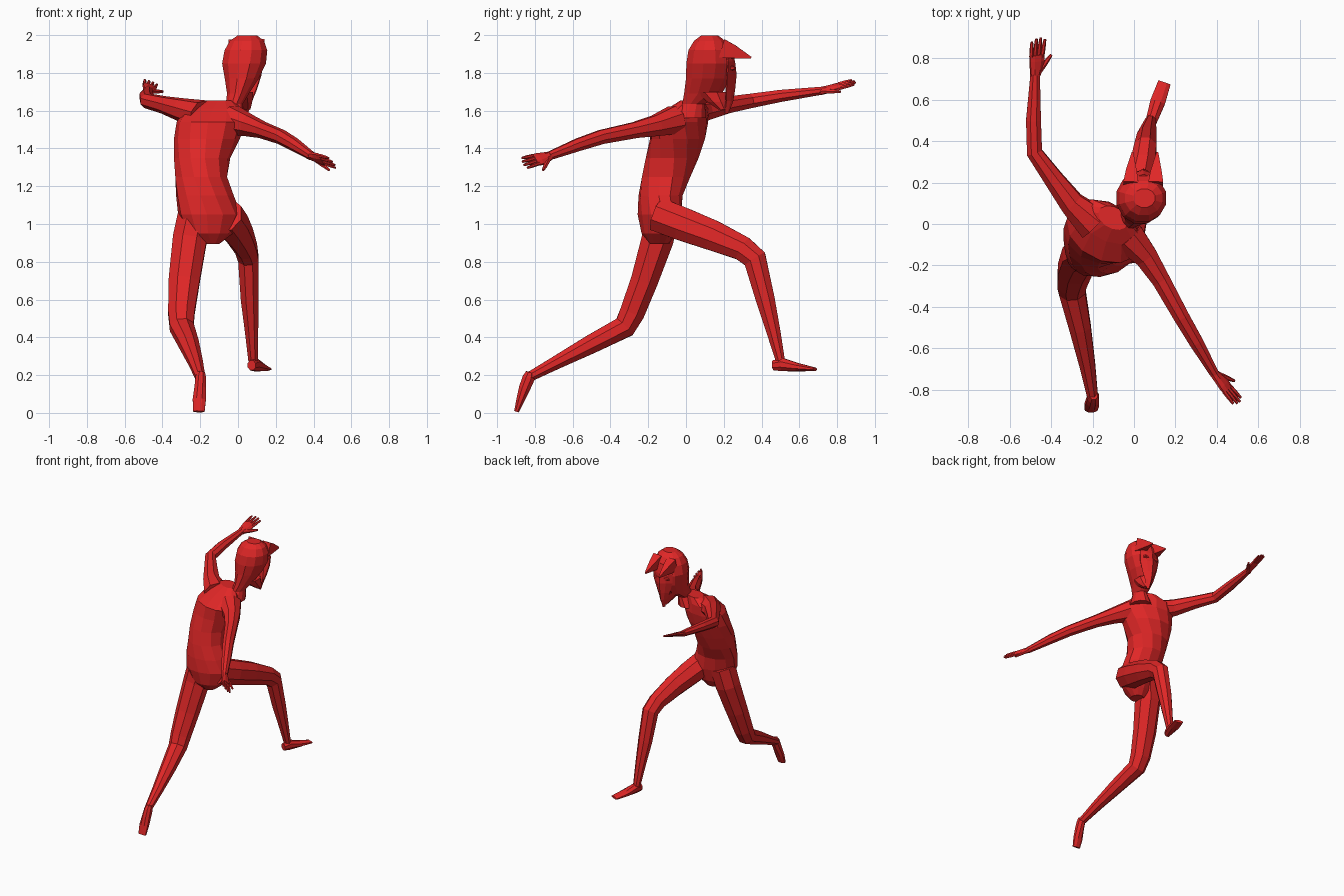
import bpy, bmesh, math
from mathutils import Vector

red = bpy.data.materials.new("red")
red.diffuse_color = (0.75, 0.02, 0.02, 1)


def finish(name, bm):
    bmesh.ops.recalc_face_normals(bm, faces=bm.faces)
    me = bpy.data.meshes.new(name)
    bm.to_mesh(me)
    bm.free()
    me.materials.append(red)
    ob = bpy.data.objects.new(name, me)
    bpy.context.collection.objects.link(ob)
    return ob


def add_loft(bm, rings, ref=(1, 0, 0), sides=8, flat=False, yaws=None):
    """Skin a chain of elliptical rings (x, y, z, half width, half depth)."""
    pts = [Vector(r[:3]) for r in rings]
    loops = []
    for i, r in enumerate(rings):
        before = (pts[i] - pts[i - 1]).normalized() if i else Vector()
        after = (pts[i + 1] - pts[i]).normalized() if i < len(pts) - 1 else Vector()
        t = Vector((0, 0, 1)) if flat else (before + after).normalized()
        a = math.radians(yaws[i]) if yaws else 0
        u = Vector((math.cos(a), math.sin(a), 0)) if yaws else Vector(ref)
        u = (u - t * u.dot(t)).normalized()
        v = t.cross(u)
        loop = []
        for k in range(sides):
            w = 2 * math.pi * (k + 0.5) / sides
            g = 1 / math.cos(math.pi / sides)
            loop.append(bm.verts.new(pts[i] + u * (r[3] * g * math.cos(w)) + v * (r[4] * g * math.sin(w))))
        loops.append(loop)
    for a, b in zip(loops, loops[1:]):
        for k in range(sides):
            j = (k + 1) % sides
            bm.faces.new((a[k], a[j], b[j], b[k]))
    bm.faces.new(loops[0][::-1])
    bm.faces.new(loops[-1])


def loft(name, rings, **kw):
    bm = bmesh.new()
    add_loft(bm, rings, **kw)
    return finish(name, bm)


# torso, twisted between hips and shoulders
loft("torso", [(-.145, -.14, .895, .045, .05), (-.15, -.145, .95, .12, .085),
               (-.15, -.14, 1.05, .165, .108), (-.175, -.135, 1.15, .15, .112),
               (-.195, -.105, 1.25, .137, .128), (-.19, -.073, 1.35, .145, .135),
               (-.165, -.045, 1.45, .172, .138), (-.14, -.035, 1.54, .19, .135),
               (-.13, .01, 1.61, .155, .085), (-.1, .03, 1.655, .075, .05)],
     sides=12, flat=True, yaws=[15, 15, 15, 8, 0, -10, -20, -28, -28, -28])

# neck and head
loft("head", [(-.045, .02, 1.56, .075, .085), (-.02, .04, 1.635, .045, .06),
              (.0, .09, 1.69, .058, .10), (.02, .117, 1.77, .09, .117),
              (.032, .125, 1.85, .116, .123), (.042, .125, 1.92, .113, .112),
              (.047, .125, 1.97, .09, .082), (.05, .125, 1.998, .052, .045)],
     sides=12, flat=True)
loft("jaw", [(.02, .13, 1.70, .06, .08), (.035, .165, 1.645, .04, .05),
             (.045, .195, 1.605, .02, .022)], flat=True)

# face mask: half profile columns (half width, z, edge y, ridge y)
bm = bmesh.new()
rows = [(.05, 1.93, .215, .24), (.085, 1.86, .225, .26), (.08, 1.79, .22, .268),
        (.055, 1.71, .215, .26), (.03, 1.65, .215, .25), (.008, 1.585, .205, .225)]
grid = [[bm.verts.new((.045 + s * w, e if abs(s) == 1 else (r if s == 0 else (e + r) / 2 + .004), z))
         for s in (-1, -.5, 0, .5, 1)] for w, z, e, r in rows]
for a, b in zip(grid, grid[1:]):
    for k in range(4):
        bm.faces.new((a[k], a[k + 1], b[k + 1], b[k]))
mask = finish("face_mask", bm)
mod = mask.modifiers.new("thickness", 'SOLIDIFY')
mod.thickness = .008

# ears and eye rims, one each side of the face
for s, side in ((-1, "left"), (1, "right")):
    x = .045 + s * .06
    loft(side + "_ear", [(x, .19, 1.93, .036, .05), (x + .002, .25, 1.912, .026, .036),
                         (x + .008, .345, 1.88, .004, .005)], sides=4)
    ex = .045 + s * .042
    loft(side + "_eye", [(ex, .235, 1.825, .022, .013), (ex, .256, 1.825, .016, .008)], sides=6)

# arms
loft("forward_arm", [(-.19, .0, 1.58, .085, .07), (-.3, .1, 1.605, .058, .058),
                     (-.39, .22, 1.63, .046, .044), (-.48, .345, 1.652, .038, .038),
                     (-.485, .5, 1.678, .036, .032), (-.477, .72, 1.706, .023, .021)])
loft("back_arm", [(-.03, -.06, 1.55, .08, .075), (.06, -.16, 1.52, .056, .055),
                  (.13, -.27, 1.497, .044, .042), (.23, -.45, 1.46, .038, .037),
                  (.3, -.57, 1.42, .034, .033), (.39, -.725, 1.36, .022, .022)],
     ref=(1, .5, 0))


# hands: palm, four fingers and a thumb
def hand(name, wrist, direction, side):
    o, d = Vector(wrist), Vector(direction).normalized()
    s = Vector(side)
    s = (s - d * s.dot(d)).normalized()
    bm = bmesh.new()

    def part(stations, sides):
        add_loft(bm, [(*(o + d * a + s * b), w, t) for a, b, w, t in stations], ref=s, sides=sides)
    part([(-.01, 0, .022, .02), (.03, .003, .032, .017), (.07, .002, .038, .015), (.1, -.002, .036, .011)], 8)
    for k, length in enumerate((.075, .09, .096, .088)):
        b = -.03 + .019 * k
        part([(.09, b, .009, .009), (.09 + length * .55, b * 1.1, .0085, .008),
              (.09 + length, b * 1.2, .006, .005)], 6)
    part([(.015, .015, .014, .013), (.06, .048, .011, .01), (.1, .075, .006, .006)], 6)
    finish(name, bm)


hand("forward_hand", (-.477, .72, 1.706), (.02, .19, .05), (.9, 0, -.4))
hand("back_hand", (.39, -.725, 1.36), (.115, -.135, -.04), (.5, .2, -.6))

# trailing leg and foot
loft("trailing_leg", [(-.225, -.13, 1.06, .09, .09), (-.255, -.15, .92, .09, .085),
                      (-.285, -.22, .7, .082, .072), (-.3, -.285, .53, .07, .066),
                      (-.298, -.325, .455, .063, .06), (-.26, -.5, .365, .052, .05),
                      (-.225, -.68, .27, .038, .036), (-.2, -.83, .19, .026, .026)])
loft("trailing_foot", [(-.195, -.825, .215, .02, .022), (-.197, -.833, .185, .028, .033),
                       (-.2, -.855, .13, .031, .03), (-.205, -.876, .07, .035, .022),
                       (-.207, -.897, .007, .03, .013)])

# leading leg and foot
loft("leading_leg", [(-.07, -.15, 1.05, .09, .09), (-.03, -.02, 1.0, .084, .088),
                     (.01, .14, .94, .07, .08), (.043, .3, .87, .058, .065),
                     (.055, .365, .815, .054, .062), (.062, .42, .6, .047, .05),
                     (.072, .463, .43, .035, .037), (.08, .5, .275, .025, .024)])
loft("leading_foot", [(.072, .462, .252, .022, .026), (.088, .51, .256, .029, .035),
                      (.115, .59, .242, .036, .022), (.147, .683, .231, .031, .009)])
